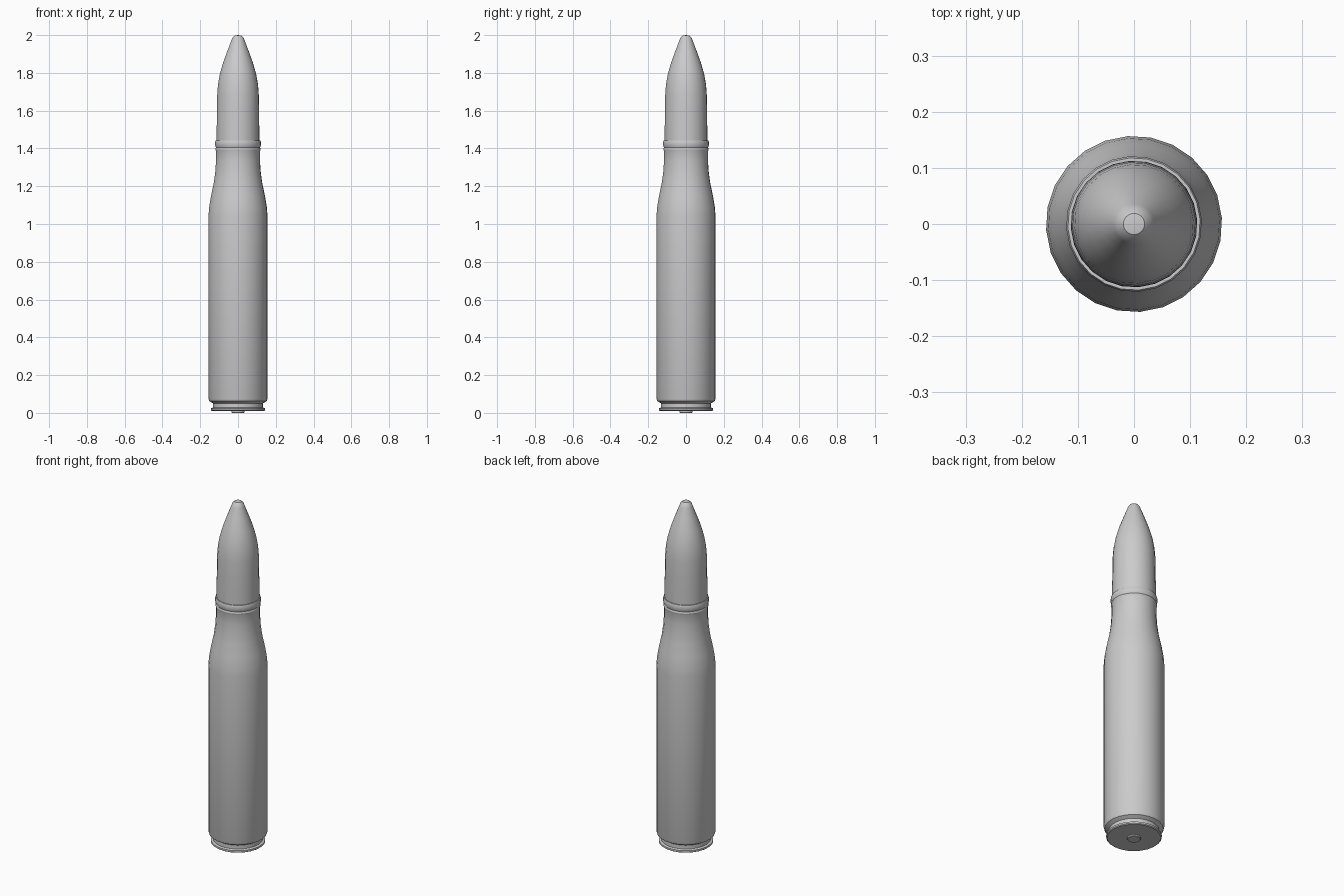
import bpy, math

cube = bpy.data.objects.get("Cube")
if cube:
    bpy.data.objects.remove(cube, do_unlink=True)

SIDES = 24
TURN = math.radians(4)

metal = bpy.data.materials.new("grey metal")
metal.use_nodes = True
colour = (0.6, 0.6, 0.6, 1)
metal.diffuse_color = colour
metal.node_tree.nodes["Principled BSDF"].inputs["Base Color"].default_value = colour


def lathe(name, profile):
    """Spin a (radius, height) profile, listed bottom to top, about z."""
    verts, faces, rings = [], [], []
    for r, z in profile:
        count = SIDES if r > 0 else 1
        rings.append([len(verts) + i % count for i in range(SIDES)])
        for i in range(count):
            a = TURN + math.tau * i / SIDES
            verts.append((r * math.cos(a), r * math.sin(a), z))
    for low, high in zip(rings, rings[1:]):
        for i in range(SIDES):
            j = (i + 1) % SIDES
            faces.append(list(dict.fromkeys((low[i], low[j], high[j], high[i]))))
    mesh = bpy.data.meshes.new(name)
    mesh.from_pydata(verts, [], faces)
    mesh.materials.append(metal)
    obj = bpy.data.objects.new(name, mesh)
    bpy.context.collection.objects.link(obj)
    bpy.ops.object.select_all(action="DESELECT")
    obj.select_set(True)
    bpy.context.view_layer.objects.active = obj
    bpy.ops.object.shade_smooth_by_angle(angle=math.radians(32))
    return obj


# Case: rim, groove, body, shoulder, neck and rolled mouth
lathe("case", [
    (0, 0.01), (0.139, 0.01), (0.144, 0.014), (0.144, 0.024), (0.132, 0.028),
    (0.132, 0.05), (0.152, 0.062), (0.157, 0.075), (0.157, 1.04),
    (0.153, 1.09), (0.143, 1.15), (0.128, 1.22), (0.120, 1.28),
    (0.117, 1.33), (0.117, 1.385), (0.120, 1.395), (0.117, 1.405),
    (0.121, 1.415), (0.121, 1.435), (0.118, 1.443), (0.113, 1.443),
    (0.113, 1.42),
])

# Primer: small disc under the base
lathe("primer", [(0, 0), (0.032, 0), (0.035, 0.003), (0.035, 0.012), (0, 0.012)])

# Projectile: straight shank, curved nose and rounded tip
lathe("projectile", [
    (0, 1.40), (0.113, 1.40), (0.113, 1.50), (0.112, 1.60), (0.110, 1.69),
    (0.106, 1.74), (0.096, 1.795), (0.079, 1.855), (0.057, 1.915),
    (0.036, 1.97), (0.030, 1.986), (0.019, 1.997), (0, 2.0),
])
